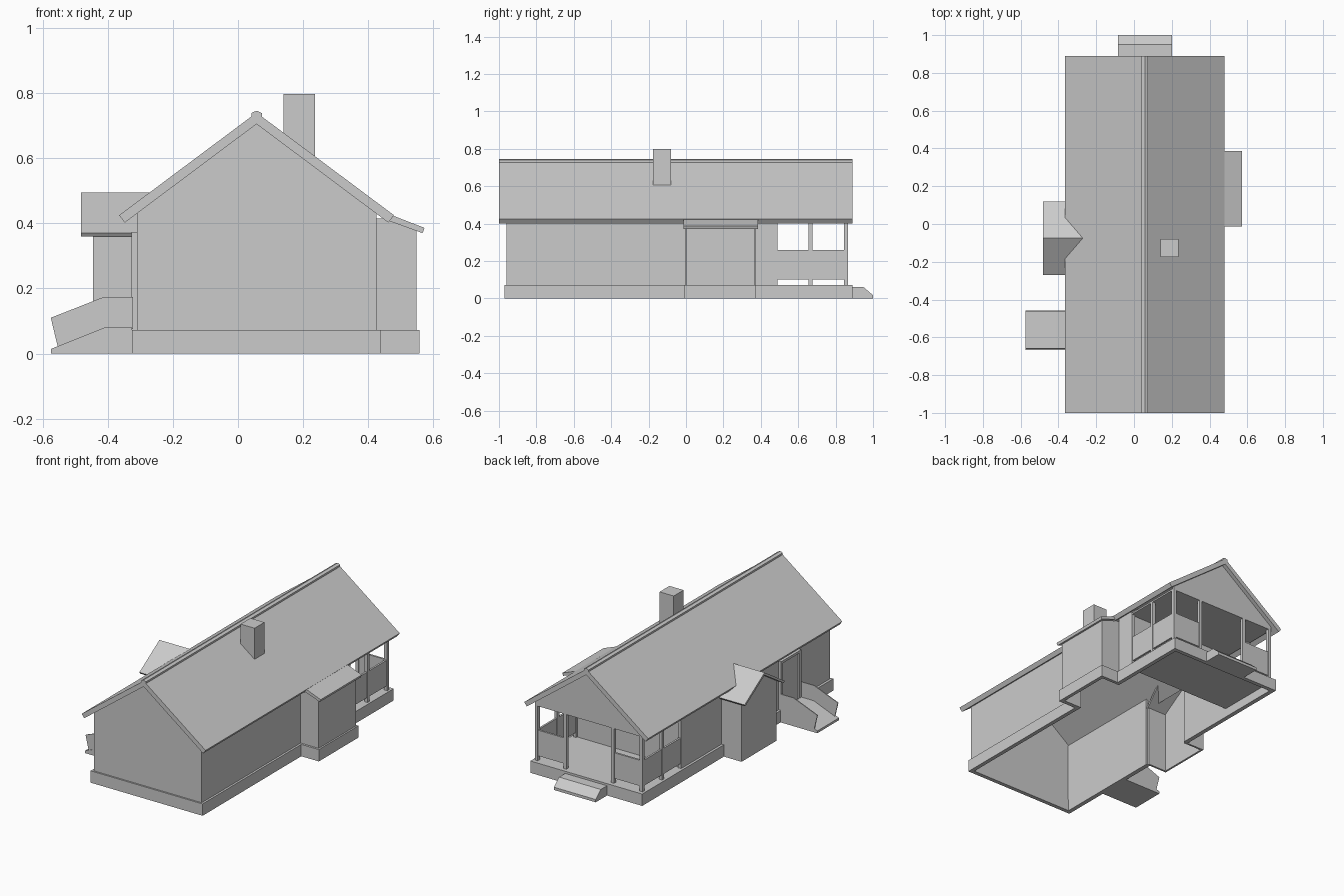
import bpy, bmesh

CX = 0.057   # ridge line x


def prism(name, pts, axis, a, b):
    """Extrude a 2D profile from a to b: 'y' takes (x,z), 'x' takes (y,z), 'z' takes (x,y)."""
    def co(p, t):
        return {'y': (p[0], t, p[1]), 'x': (t, p[0], p[1]), 'z': (p[0], p[1], t)}[axis]
    bm = bmesh.new()
    lo = [bm.verts.new(co(p, a)) for p in pts]
    hi = [bm.verts.new(co(p, b)) for p in pts]
    n = len(pts)
    bm.faces.new(lo)
    bm.faces.new(hi[::-1])
    for i in range(n):
        j = (i + 1) % n
        bm.faces.new((lo[j], lo[i], hi[i], hi[j]))
    bmesh.ops.recalc_face_normals(bm, faces=bm.faces)
    me = bpy.data.meshes.new(name)
    bm.to_mesh(me)
    bm.free()
    ob = bpy.data.objects.new(name, me)
    bpy.context.collection.objects.link(ob)
    return ob


def box(name, x0, x1, y0, y1, z0, z1):
    return prism(name, [(x0, y0), (x1, y0), (x1, y1), (x0, y1)], 'z', z0, z1)


T = 0.012          # wall thickness
XL, XR = -0.31, 0.425
PL, PR = -0.325, 0.438
PZ = 0.073

# plinth, left open under the house
box("plinth_front", PL, PR, -0.97, -0.945, 0, PZ)
box("plinth_back", PL, PR, 0.865, 0.89, 0, PZ)
for y0, y1 in ((-0.945, -0.245), (0.095, 0.865)):
    box("plinth_left", PL, XL + T, y0, y1, 0, PZ)
for y0, y1 in ((-0.945, -0.01), (0.375, 0.865)):
    box("plinth_right", XR - T, PR, y0, y1, 0, PZ)
box("porch_floor", XL, XR, 0.47, 0.87, 0.055, PZ)

# main walls
for y0, y1 in ((-0.96, -0.245), (0.095, 0.48)):
    box("wall_left", XL, XL + T, y0, y1, PZ, 0.435)
for y0, y1 in ((-0.96, 0.0), (0.37, 0.48)):
    box("wall_right", XR - T, XR, y0, y1, PZ, 0.435)
gable = [(XR, 0.437), (CX, 0.715), (XL, 0.437)]
house_end = [(XL, PZ), (XR, PZ)] + gable
prism("wall_front", house_end, 'y', -0.96, -0.948)
prism("wall_porch_side", house_end, 'y', 0.468, 0.48)

# porch gable and ceiling
prism("porch_gable", [(XL, 0.41), (XR, 0.41)] + gable, 'y', 0.853, 0.865)
box("porch_ceiling", XL, XR, 0.48, 0.855, 0.41, 0.42)

# porch posts and parapet panels
P = 0.02
for x in (XL, XR - P):
    for y in (0.47, 0.655, 0.845):
        box("porch_post", x, x + P, y, y + P, PZ, 0.412)
    for y0, y1 in ((0.49, 0.655), (0.675, 0.845)):
        box("porch_side_panel", x + 0.004, x + 0.016, y0, y1, 0.102, 0.26)
for x in (-0.115, 0.21):
    box("porch_post", x, x + P, 0.845, 0.865, PZ, 0.412)
for x0, x1 in ((XL + P, -0.115), (0.23, XR - P)):
    box("porch_back_panel", x0, x1, 0.849, 0.861, 0.102, 0.26)

# main roof: mirrored chevron profile with a ridge cap
roof = [(-0.422, 0.425), (0, 0.74), (0.422, 0.425), (0.405, 0.402), (0, 0.705), (-0.405, 0.402)]
prism("main_roof", [(CX + x, z) for x, z in roof], 'y', -1.0, 0.89)
cap = [(-0.016, 0.725), (-0.016, 0.739), (0, 0.746), (0.016, 0.739), (0.016, 0.725)]
prism("ridge_cap", [(CX + x, z) for x, z in cap], 'y', -1.0, 0.89)
box("chimney", 0.14, 0.236, -0.176, -0.08, 0.59, 0.798)

# right side bay
box("bay_wall", 0.536, 0.548, 0.003, 0.367, PZ, 0.39)
box("bay_plinth", 0.536, 0.558, -0.01, 0.375, 0, PZ)
for y0, y1, p0, p1 in ((0.003, 0.015, -0.01, 0.015), (0.355, 0.367, 0.355, 0.375)):
    prism("bay_side_wall", [(XR - T, PZ), (0.537, PZ), (0.537, 0.389), (0.47, 0.415),
                            (XR - T, 0.415)], 'y', y0, y1)
    box("bay_side_plinth", XR - T, 0.537, p0, p1, 0, PZ)
prism("bay_roof", [(0.44, 0.436), (0.475, 0.424), (0.573, 0.386), (0.567, 0.37),
                   (0.465, 0.407), (0.44, 0.418)], 'y', -0.014, 0.386)

# left side vestibule with its own small gable roof
VY = -0.075
prism("vestibule_front", [(VY - 0.17, 0), (VY + 0.17, 0), (VY + 0.17, 0.372),
                          (VY, 0.482), (VY - 0.17, 0.372)], 'x', -0.445, -0.433)
for y in (VY - 0.17, VY + 0.158):
    box("vestibule_side_wall", -0.434, XL + 0.002, y, y + T, 0, 0.375)
vroof = prism("vestibule_roof", [(VY - 0.195, 0.37), (VY, 0.495), (VY + 0.195, 0.37),
                                 (VY + 0.187, 0.359), (VY, 0.479), (VY - 0.187, 0.359)],
              'x', -0.483, XL)
for v in vroof.data.vertices:      # carry the ridge on into the main roof
    if v.co.x > -0.4 and abs(v.co.y - VY) < 0.01:
        v.co.x = -0.265

# left side door with frame
for y in (-0.475, -0.655):
    box("door_jamb", -0.327, XL, y, y + 0.015, PZ, 0.36)
box("door_lintel", -0.327, XL, -0.655, -0.46, 0.358, 0.373)
box("door", -0.314, XL, -0.64, -0.475, PZ, 0.358)

# left side ramp with parapets
prism("ramp", [(-0.575, 0), (-0.575, 0.014), (-0.41, 0.08), (PL, 0.08), (PL, 0)],
      'y', -0.668, -0.457)
for y in (-0.663, -0.463):
    prism("ramp_parapet", [(-0.575, 0.11), (-0.412, 0.174), (-0.323, 0.174), (-0.323, 0.075),
                           (-0.41, 0.075), (-0.553, 0.018)], 'y', y, y + 0.006)

# back step
prism("back_step", [(0.885, 0), (0.885, 0.06), (0.95, 0.06), (1.0, 0.017), (1.0, 0)],
      'x', -0.085, 0.2)
